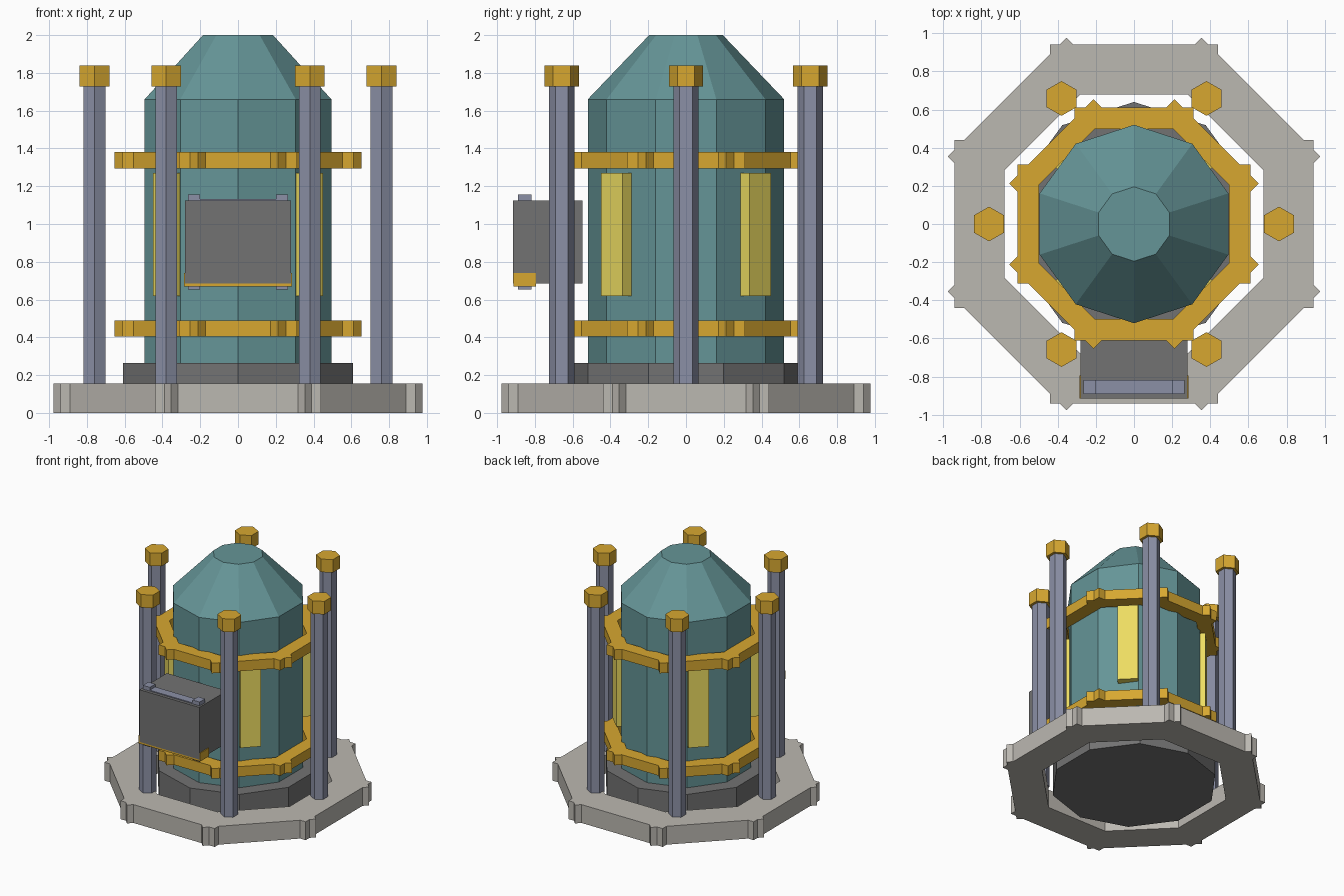
import bpy, bmesh
from math import sin, cos, pi, tau, radians
from mathutils import Matrix

if "Cube" in bpy.data.objects:
    bpy.data.objects.remove(bpy.data.objects["Cube"])


def material(name, rgb):
    m = bpy.data.materials.new(name)
    m.diffuse_color = (*rgb, 1)
    m.use_nodes = True
    m.node_tree.nodes["Principled BSDF"].inputs["Base Color"].default_value = m.diffuse_color
    return m


TEAL = material("teal", (0.13, 0.30, 0.31))
GOLD = material("gold", (0.68, 0.39, 0.03))
YELLOW = material("yellow", (0.85, 0.72, 0.12))
STEEL = material("steel", (0.26, 0.28, 0.38))
STONE = material("stone", (0.50, 0.48, 0.44))
DARK = material("dark_grey", (0.17, 0.17, 0.17))


def finish(name, bm, mat):
    bmesh.ops.recalc_face_normals(bm, faces=bm.faces)
    me = bpy.data.meshes.new(name)
    bm.to_mesh(me)
    bm.free()
    me.materials.append(mat)
    ob = bpy.data.objects.new(name, me)
    bpy.context.collection.objects.link(ob)
    return ob


def lathe(name, sides, profile, mat, x=0, y=0):
    """Flat-sided solid from (radius, z) rings, one corner pointing to +y."""
    bm = bmesh.new()
    rings = [[bm.verts.new((x + r * cos(pi / 2 + tau * i / sides),
                            y + r * sin(pi / 2 + tau * i / sides), z))
              for i in range(sides)] for r, z in profile]
    for a, b in zip(rings, rings[1:]):
        for i in range(sides):
            j = (i + 1) % sides
            bm.faces.new((a[i], a[j], b[j], b[i]))
    bm.faces.new(rings[0])
    bm.faces.new(rings[-1])
    return finish(name, bm, mat)


def add_box(bm, lo, hi, angle=0):
    size = [h - l for l, h in zip(lo, hi)]
    mid = [(h + l) / 2 for l, h in zip(lo, hi)]
    bmesh.ops.create_cube(bm, size=1, matrix=Matrix.Rotation(angle, 4, 'Z')
                          @ Matrix.Translation(mid) @ Matrix.Diagonal((*size, 1)))


def box(name, lo, hi, mat, angle=0):
    bm = bmesh.new()
    add_box(bm, lo, hi, angle)
    return finish(name, bm, mat)


def segment_ring(name, r_in, r_out, half, z0, z1, mat):
    """Octagonal ring of eight overlapping straight blocks."""
    bm = bmesh.new()
    for i in range(8):
        add_box(bm, (r_in, -half, z0), (r_out, half, z1), i * tau / 8)
    return finish(name, bm, mat)


# Foundation and tank
segment_ring("foundation_ring", 0.68, 0.94, 0.44, 0.0, 0.155, STONE)
lathe("tank_plinth", 10, [(0.64, 0.0), (0.64, 0.265)], DARK)
lathe("tank_body", 10, [(0.52, 0.25), (0.52, 1.66)], TEAL)
lathe("tank_roof", 10, [(0.52, 1.66), (0.195, 2.0)], TEAL)

# Gold bands round the tank
segment_ring("lower_band", 0.497, 0.612, 0.312, 0.405, 0.49, GOLD)
segment_ring("upper_band", 0.497, 0.612, 0.312, 1.295, 1.38, GOLD)

# Diagonal window strips
for i in range(4):
    box(f"window_{i + 1}", (0.475, -0.08, 0.62), (0.555, 0.08, 1.27),
        YELLOW, radians(45 + 90 * i))

# Six columns with caps
for i in range(6):
    x, y = 0.76 * cos(i * tau / 6), 0.76 * sin(i * tau / 6)
    lathe(f"column_{i + 1}", 6, [(0.067, 0.14), (0.067, 1.73)], STEEL, x, y)
    lathe(f"column_cap_{i + 1}", 6, [(0.091, 1.728), (0.091, 1.838)], GOLD, x, y)

# Control cabinet at the front
box("cabinet", (-0.28, -0.915, 0.685), (0.28, -0.548, 1.125), DARK)
box("cabinet_trim", (-0.287, -0.9145, 0.67), (0.287, -0.795, 0.74), GOLD)
for side, s in (("left", -1), ("right", 1)):
    x0, x1 = sorted((s * 0.2, s * 0.265))
    box(f"cabinet_{side}_post", (x0, -0.89, 0.652), (x1, -0.817, 1.157), STEEL)
box("cabinet_top_bar", (-0.2, -0.89, 1.08), (0.2, -0.817, 1.133), STEEL)
